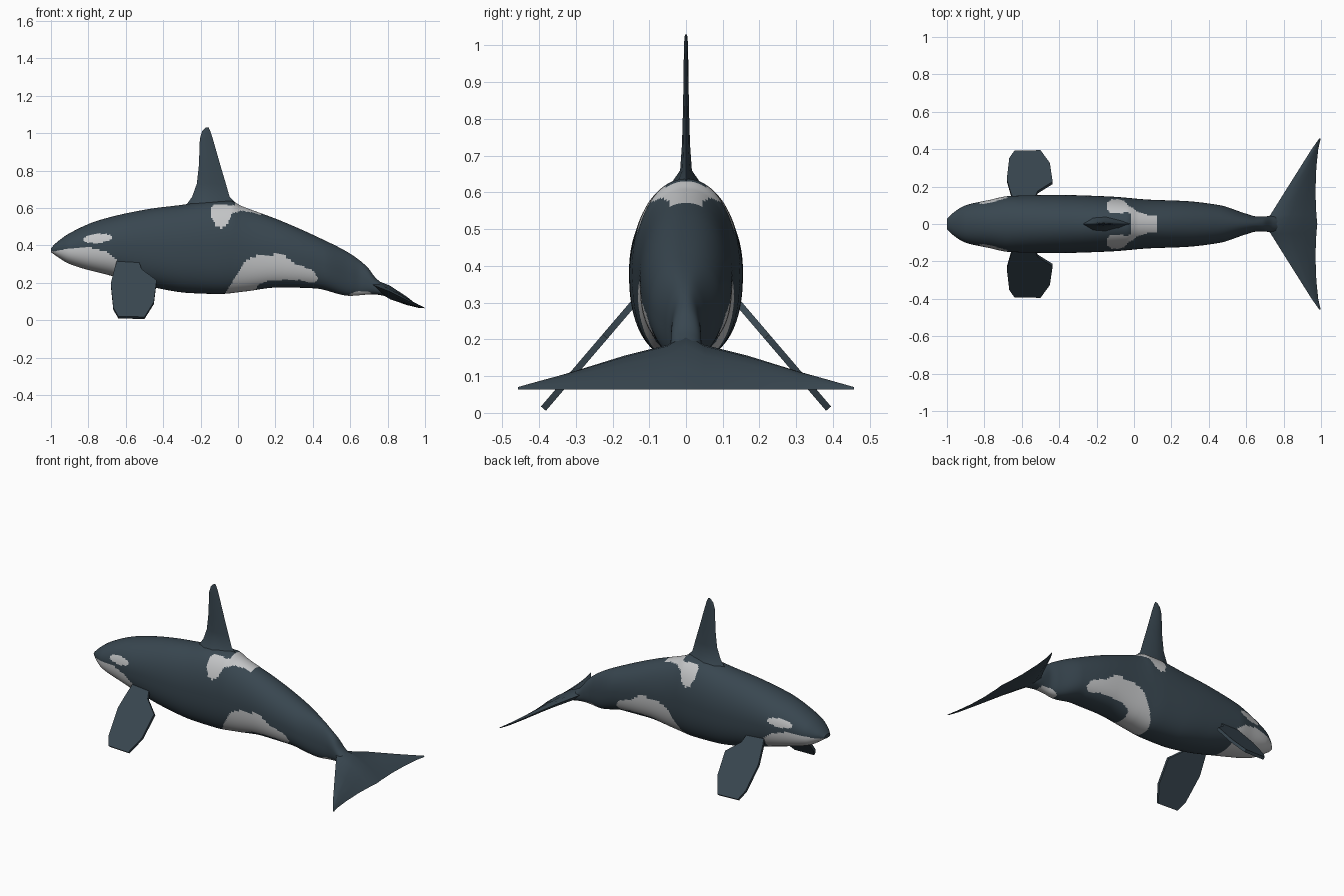
import bpy, bmesh, math
from mathutils import Vector

if "Cube" in bpy.data.objects:
    bpy.data.objects.remove(bpy.data.objects["Cube"])


def material(name, rgb):
    m = bpy.data.materials.new(name)
    m.diffuse_color = (*rgb, 1)
    m.use_nodes = True
    m.node_tree.nodes["Principled BSDF"].inputs["Base Color"].default_value = m.diffuse_color
    return m


DARK = material("slate skin", (0.040, 0.062, 0.080))
WHITE = material("pale patch", (0.55, 0.56, 0.57))


def finish(bm, name, mats, angle=35):
    bmesh.ops.recalc_face_normals(bm, faces=bm.faces[:])
    me = bpy.data.meshes.new(name)
    bm.to_mesh(me)
    bm.free()
    for m in mats:
        me.materials.append(m)
    ob = bpy.data.objects.new(name, me)
    bpy.context.collection.objects.link(ob)
    bpy.context.view_layer.objects.active = ob
    ob.select_set(True)
    bpy.ops.object.shade_smooth_by_angle(angle=math.radians(angle))
    ob.select_set(False)
    return ob


def loft(rings):
    """Skin a list of closed rings and cap both ends."""
    bm = bmesh.new()
    vs = [[bm.verts.new(p) for p in r] for r in rings]
    n = len(vs[0])
    for a, b in zip(vs, vs[1:]):
        for i in range(n):
            j = (i + 1) % n
            bm.faces.new((a[i], a[j], b[j], b[i]))
    bm.faces.new(vs[0])
    bm.faces.new(vs[-1])
    return bm


def sample(pts, x):
    """Smooth cubic through (x, value) points, without overshoot."""
    d = [(b[1] - a[1]) / (b[0] - a[0]) for a, b in zip(pts, pts[1:])]
    t = [d[0]] + [0 if p * q <= 0 else 2 * p * q / (p + q)
                  for p, q in zip(d, d[1:])] + [d[-1]]
    i = 0
    while i < len(pts) - 2 and x > pts[i + 1][0]:
        i += 1
    (x0, y0), (x1, y1) = pts[i], pts[i + 1]
    h = x1 - x0
    u = min(max((x - x0) / h, 0), 1)
    return ((1 + 2 * u) * (1 - u) ** 2 * y0 + u * (1 - u) ** 2 * h * t[i]
            + u * u * (3 - 2 * u) * y1 + u * u * (u - 1) * h * t[i + 1])


def inside(x, z, poly):
    hit = False
    for (x0, z0), (x1, z1) in zip(poly, poly[1:] + poly[:1]):
        if (z0 > z) != (z1 > z) and x < x0 + (z - z0) * (x1 - x0) / (z1 - z0):
            hit = not hit
    return hit


# Body outline: back line, belly line and half width along x
BACK = [(-1, .385), (-.97, .415), (-.9, .465), (-.74, .535), (-.47, .595),
        (-.31, .615), (-.15, .635), (-.04, .637), (.02, .61), (.22, .535),
        (.435, .44), (.6, .355), (.69, .285), (.74, .222), (.86, .14)]
BELLY = [(-1, .362), (-.9, .30), (-.67, .235), (-.45, .175), (-.26, .145),
         (-.1, .14), (.035, .153), (.22, .175), (.41, .17), (.6, .13),
         (.72, .138), (.86, .11)]
WIDTH = [(-1, .028), (-.96, .065), (-.9, .10), (-.78, .127), (-.66, .15),
         (-.4, .155), (-.13, .147), (.085, .13), (.27, .123), (.46, .10),
         (.6, .055), (.66, .04), (.74, .042), (.86, .02)]

# Colour patches as side outlines (x, z)
CHIN = [(-1.1, .37), (-.98, .368), (-.9, .385), (-.79, .388), (-.70, .365),
        (-.65, .325), (-.65, .26), (-.62, .0), (-1.1, .0)]
FLANK = [(-.08, .0), (-.07, .14), (-.02, .22), (.025, .30), (.06, .33),
         (.10, .345), (.18, .352), (.25, .345), (.30, .305), (.40, .265),
         (.43, .225), (.41, .2), (.38, .2), (.33, .215), (.17, .215),
         (.11, .19), (.09, .15), (.09, .0)]
SADDLE = [(-.145, .60), (-.14, .545), (-.12, .505), (-.09, .49), (-.055, .515),
          (-.03, .572), (.02, .585), (.08, .575), (.12, .56), (.12, .7),
          (-.02, .7), (-.02, .615), (-.10, .618), (-.13, .615)]
TAIL_SPOT = [(.58, .0), (.59, .135), (.64, .155), (.71, .15), (.72, .0)]


def is_white(c):
    dx, dz = c.x + .75, c.z - .437 - .08 * (c.x + .75)
    if (dx / .077) ** 2 + (dz / .024) ** 2 < 1:      # eye patch
        return True
    return any(inside(c.x, c.z, p) for p in (CHIN, FLANK, SADDLE, TAIL_SPOT))


def body_ring(x, n=112):
    top, low, w = sample(BACK, x), sample(BELLY, x), sample(WIDTH, x)
    mid, h = (top + low) / 2, (top - low) / 2
    ring = []
    for k in range(n):
        a = 2 * math.pi * k / n
        c, s = math.cos(a), math.sin(a)
        e = 2 / (2.1 if s > 0 else 2.5)
        ring.append((x, w * math.copysign(abs(c) ** e, c),
                     mid + h * math.copysign(abs(s) ** e, s)))
    return ring


bm = loft([body_ring(-1 + 1.86 * i / 280) for i in range(281)])
for f in bm.faces:
    f.material_index = int(is_white(f.calc_center_median()))
finish(bm, "body", [DARK, WHITE])


# Dorsal fin: lens sections stacked in z (z, front x, rear x, half thickness)
def lens(t):
    return ((0, 0), (.2, .8 * t), (.45, t), (.75, .6 * t), (1, 0),
            (.75, -.6 * t), (.45, -t), (.2, -.8 * t))


FIN = [(.58, -.30, .03, .06), (.625, -.27, -.01, .04), (.66, -.245, -.045, .016),
       (.73, -.22, -.065, .011), (.83, -.209, -.095, .008),
       (.97, -.204, -.135, .006), (1.01, -.192, -.148, .005),
       (1.03, -.172, -.157, .003)]
finish(loft([[(a + u * (b - a), v, z) for u, v in lens(t)]
             for z, a, b, t in FIN]), "dorsal_fin", [DARK])

# Tail flukes: lens sections across y (y, lead x, lead z, trail x, half thickness)
HALF = [(.05, .73, .185, .975, .026), (.17, .805, .155, .97, .018),
        (.305, .89, .113, .975, .011), (.40, .95, .085, .985, .007),
        (.457, .99, .069, .998, .003)]
FLUKE = ([(-y, *r) for y, *r in reversed(HALF)]
         + [(0, .68, .215, .98, .036)] + HALF)
finish(loft([[(a + u * (b - a), y, za + u * (.064 - za) + v) for u, v in lens(t)]
             for y, a, za, b, t in FLUKE]), "tail_flukes", [DARK])

# Pectoral flippers: flat outline (x, y) on a downward slope, both sides
FLIPPER = [(-.64, .11), (-.66, .165), (-.68, .235), (-.667, .345), (-.64, .385),
           (-.50, .388), (-.45, .32), (-.435, .22), (-.515, .17), (-.54, .11)]
for side, label in ((-1, "right"), (1, "left")):
    n = Vector((0, .76, .64)) * .009
    rings = []
    for off in (n, -n):
        pts = [Vector((x, y, .29 - (y - .15) * 1.17)) + off for x, y in FLIPPER]
        rings.append([(p.x, side * p.y, p.z) for p in pts])
    finish(loft(rings), label + "_flipper", [DARK])
